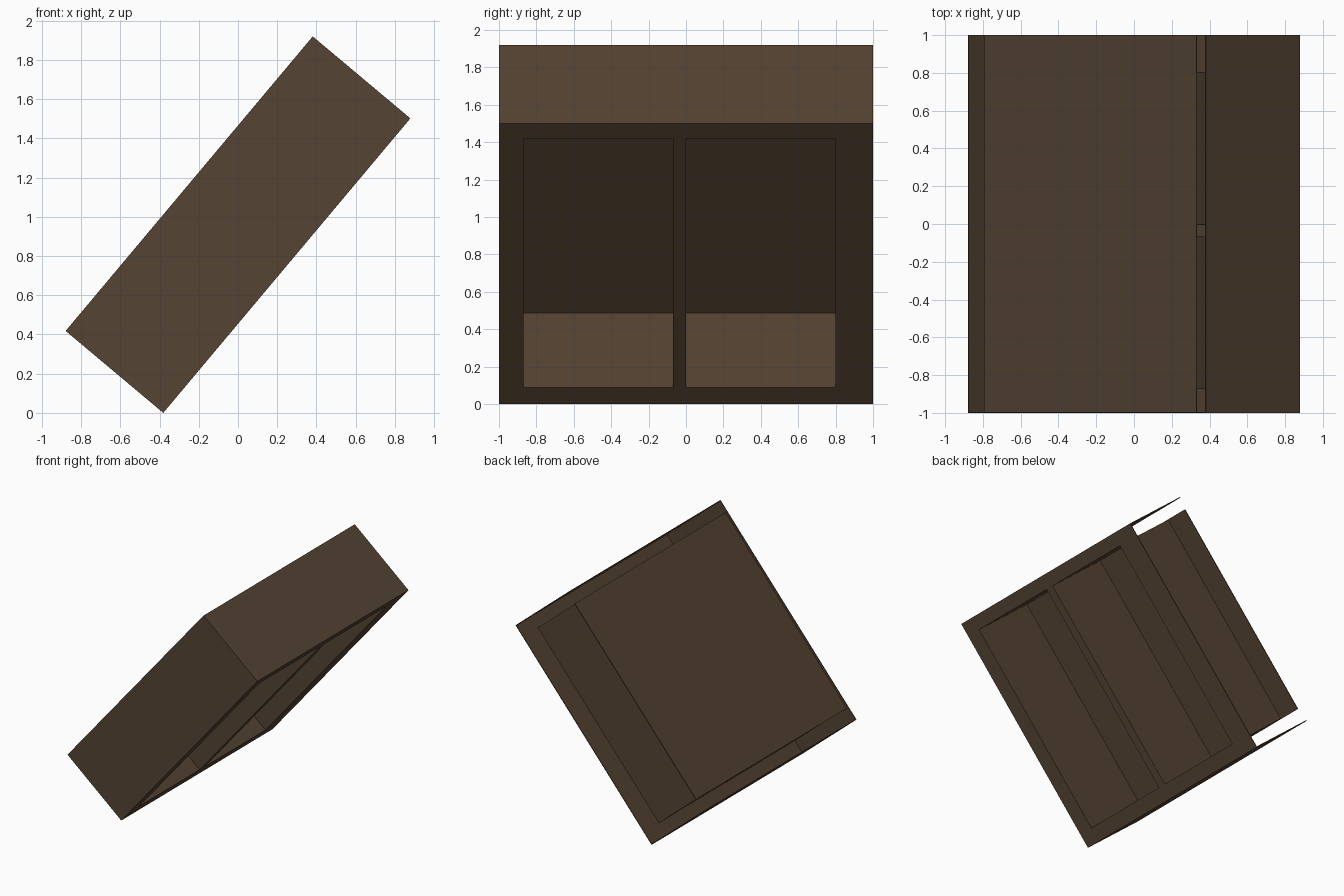
import bpy, bmesh, math
from mathutils import Matrix

if "Cube" in bpy.data.objects:
    bpy.data.objects.remove(bpy.data.objects["Cube"])

LENGTH, DEPTH, TILT = 1.96, 0.65, math.radians(50)
T = 0.006  # sheet thickness
T0, T1 = 0.117, 1.853  # compartment limits along the long axis
BACK = 0.62  # compartment depth

brown = bpy.data.materials.new("dark_brown")
brown.diffuse_color = (0.09, 0.056, 0.033, 1)
brown.use_nodes = True
brown.node_tree.nodes["Principled BSDF"].inputs["Base Color"].default_value = brown.diffuse_color

# Local axes: x along the long side, y across, z from the open face to the back
tilt = Matrix.Translation((-0.381, 0, 0)) @ Matrix.Rotation(-TILT, 4, 'Y')


def add_object(name, bm, thickness=0, offset=-1):
    mesh = bpy.data.meshes.new(name)
    bm.to_mesh(mesh)
    bm.free()
    mesh.materials.append(brown)
    obj = bpy.data.objects.new(name, mesh)
    obj.matrix_world = tilt
    bpy.context.collection.objects.link(obj)
    if thickness:
        mod = obj.modifiers.new("thickness", 'SOLIDIFY')
        mod.thickness = thickness
        mod.offset = offset
    return obj


def box_mesh(lo, hi):
    bm = bmesh.new()
    bmesh.ops.create_cube(bm, size=1)
    for v in bm.verts:
        v.co = [(a + b) / 2 + c * (b - a) for a, b, c in zip(lo, hi, v.co)]
    return bm


# Face frame with two long openings
ts = [0, T0, T1, LENGTH]
ys = [-1, -0.87, -0.07, 0, 0.8, 1]
bm = bmesh.new()
grid = [[bm.verts.new((t, y, 0)) for y in ys] for t in ts]
for i in range(3):
    for j in range(5):
        if i == 1 and j in (1, 3):
            continue
        bm.faces.new((grid[i][j], grid[i][j + 1], grid[i + 1][j + 1], grid[i + 1][j]))
add_object("face_frame", bm, T)

# Open compartments behind the frame
for name, y0, y1 in (("near_compartment", -0.87, -0.07), ("far_compartment", 0, 0.8)):
    bm = box_mesh((T0, y0, 0.001), (T1, y1, BACK))
    bm.normal_update()
    front = [f for f in bm.faces if f.normal.z < -0.5]
    bmesh.ops.delete(bm, geom=front, context='FACES')
    add_object(name, bm, T, 1)

# Thin outer sheets: two ends, one side, and the back panel between the end gaps
add_object("lower_end", box_mesh((0, -1, 0), (T, 1, DEPTH)))
add_object("upper_end", box_mesh((LENGTH - T, -1, 0), (LENGTH, 1, DEPTH)))
add_object("side_panel", box_mesh((0, -1, 0), (LENGTH, -1 + T, DEPTH)))
add_object("back_panel", box_mesh((T0 - T, -1, BACK + T), (T1 + T, 1, BACK + 2 * T)))
